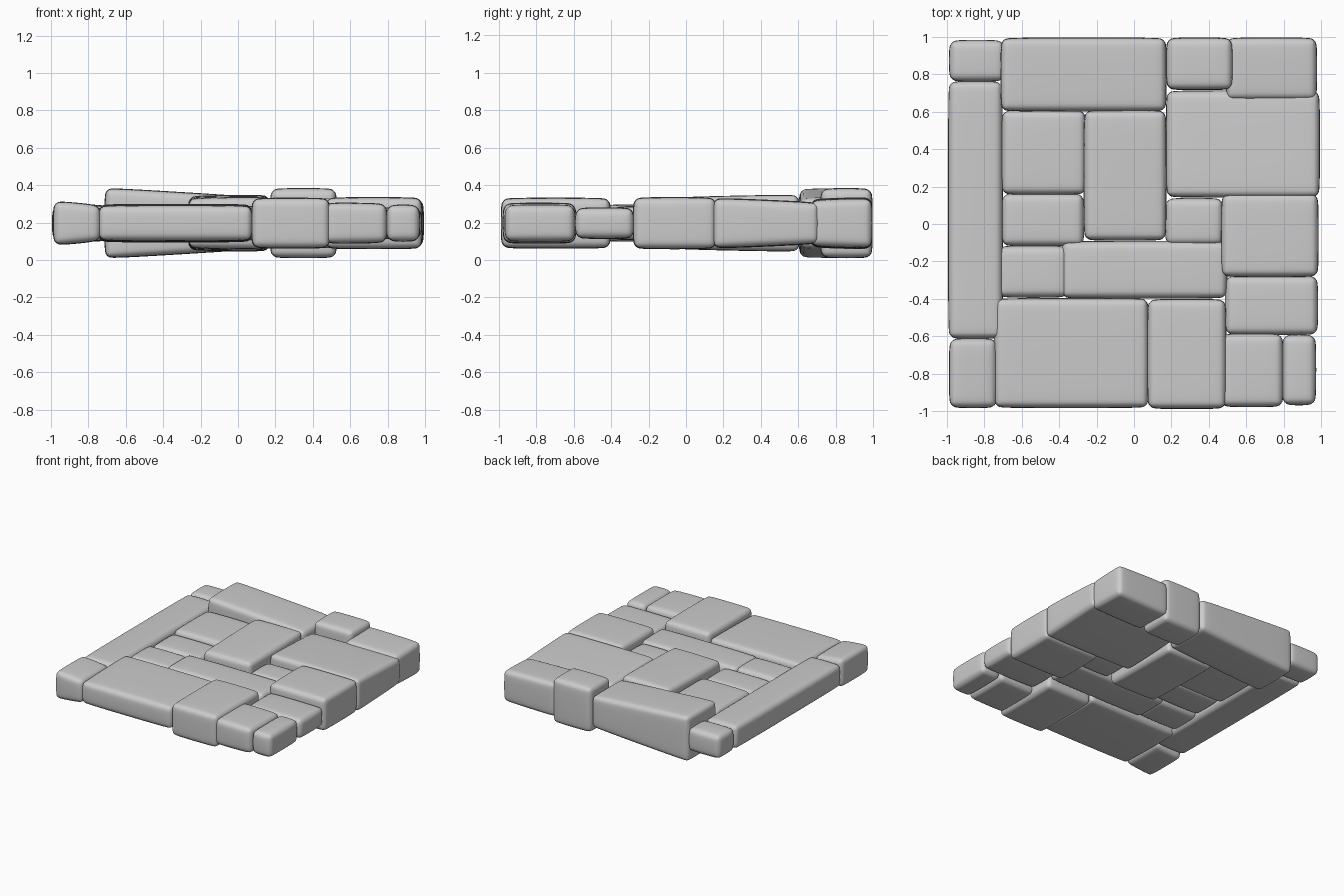
import bpy, bmesh

if "Cube" in bpy.data.objects:
    bpy.data.objects.remove(bpy.data.objects["Cube"])

MID = 0.197  # the slab is mirrored about this height

# name: x0, x1, y0, y1, half thickness, change left->right, change front->back
STONES = {
    # left column
    "left_front_stone": (-0.99, -0.73, -0.985, -0.61, 0.11, -0.025, 0),
    "left_long_stone": (-0.995, -0.70, -0.615, 0.765, 0.10, 0, 0),
    "left_back_stone": (-0.99, -0.69, 0.76, 0.985, 0.10, 0, 0),
    # back row
    "back_large_stone": (-0.715, 0.175, 0.60, 0.998, 0.165, -0.055, 0),
    "back_middle_stone": (0.17, 0.53, 0.715, 0.998, 0.188, 0, 0),
    "back_right_stone": (0.49, 0.98, 0.66, 0.998, 0.135, -0.01, 0.01),
    # right side
    "right_large_stone": (0.17, 0.995, 0.14, 0.715, 0.126, 0, -0.025),
    "right_middle_stone": (0.465, 0.988, -0.285, 0.165, 0.14, 0, 0),
    "right_low_stone": (0.485, 0.985, -0.595, -0.275, 0.085, 0, 0),
    # front row
    "front_corner_stone": (0.79, 0.975, -0.97, -0.59, 0.10, 0, 0),
    "front_small_stone": (0.46, 0.80, -0.98, -0.585, 0.11, -0.005, 0),
    "front_tall_stone": (0.07, 0.495, -0.99, -0.40, 0.137, 0, 0),
    "front_large_stone": (-0.75, 0.08, -0.985, -0.395, 0.102, 0, 0.01),
    # middle stones
    "inner_front_left_stone": (-0.73, -0.35, -0.395, -0.115, 0.085, 0, 0),
    "inner_front_long_stone": (-0.39, 0.50, -0.40, -0.09, 0.092, 0, 0),
    "inner_left_low_stone": (-0.71, -0.265, -0.12, 0.165, 0.08, 0, 0),
    "inner_left_stone": (-0.71, -0.255, 0.155, 0.61, 0.10, 0, 0),
    "inner_centre_stone": (-0.27, 0.175, -0.09, 0.61, 0.147, 0.005, 0.015),
    "inner_small_stone": (0.165, 0.48, -0.115, 0.14, 0.085, 0, 0),
}


def stone(name, x0, x1, y0, y1, half, slope_x, slope_y):
    """Box with tilted top and bottom, softly rounded edges."""
    bm = bmesh.new()
    bmesh.ops.create_cube(bm, size=2)
    for v in bm.verts:
        sx, sy, sz = v.co
        h = half + sx * slope_x / 2 + sy * slope_y / 2
        v.co = ((x0 + x1) / 2 + sx * (x1 - x0) / 2,
                (y0 + y1) / 2 + sy * (y1 - y0) / 2,
                MID + sz * h)
    bmesh.ops.bevel(bm, geom=bm.edges[:], offset=0.05, segments=3,
                    profile=0.5, affect='EDGES')
    for f in bm.faces:
        f.smooth = True
    mesh = bpy.data.meshes.new(name)
    bm.to_mesh(mesh)
    bm.free()
    ob = bpy.data.objects.new(name, mesh)
    bpy.context.collection.objects.link(ob)
    # soften the bevels into worn edges
    sub = ob.modifiers.new("soften", 'SUBSURF')
    sub.levels = sub.render_levels = 2


for name, dims in STONES.items():
    stone(name, *dims)
